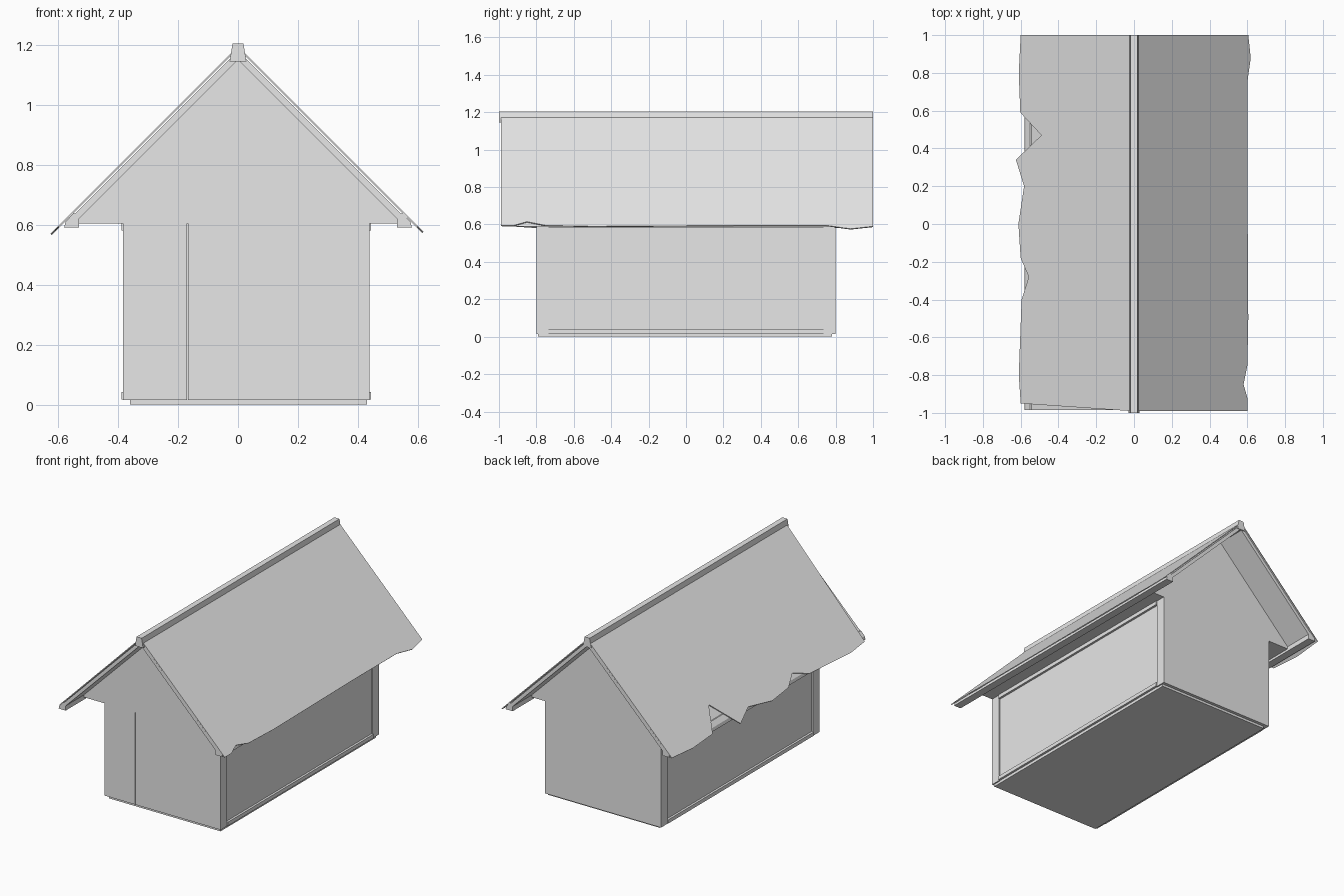
import bpy

cube = bpy.data.objects.get("Cube")
if cube:
    bpy.data.objects.remove(cube, do_unlink=True)

grey = bpy.data.materials.new("plain_grey")
grey.use_nodes = True
grey.diffuse_color = (0.8, 0.8, 0.8, 1)
grey.node_tree.nodes["Principled BSDF"].inputs["Base Color"].default_value = (0.8, 0.8, 0.8, 1)


def make(name, verts, faces):
    mesh = bpy.data.meshes.new(name)
    mesh.from_pydata(verts, [], faces)
    mesh.materials.append(grey)
    obj = bpy.data.objects.new(name, mesh)
    bpy.context.collection.objects.link(obj)
    return obj


def extrude(name, profile, y0, y1):
    """Run an anticlockwise (x, z) profile along y."""
    n = len(profile)
    verts = [(x, y, z) for y in (y0, y1) for x, z in profile]
    faces = [list(range(n)), list(range(2 * n - 1, n - 1, -1))]
    for i in range(n):
        j = (i + 1) % n
        faces.append([j, i, n + i, n + j])
    return make(name, verts, faces)


def box(name, x0, x1, y0, y1, z0, z1):
    return extrude(name, [(x0, z0), (x1, z0), (x1, z1), (x0, z1)], y0, y1)


def mirrored(profile, side):
    return profile if side > 0 else [(-x, z) for x, z in reversed(profile)]


# Floor and walls, with a seam between the two front panels
box("floor", -0.36, 0.43, -0.79, 0.78, 0, 0.02)
box("wall_core", -0.375, 0.43, -0.785, 0.8, 0.015, 0.605)
box("front_panel_wide", -0.166, 0.43, -0.8, -0.785, 0.015, 0.605)
box("front_panel_narrow", -0.38, -0.17, -0.8, -0.785, 0.015, 0.605)

# Corner posts and side rails
for side, face in (("left", 0.43), ("right", -0.375)):
    out = 1 if face > 0 else -1
    x0, x1 = sorted((face - out * 0.01, face + out * 0.008))
    for end, y in (("front", -0.8), ("back", 0.735)):
        box(f"{side}_{end}_post", x0, x1, y, y + 0.065, 0.015, 0.605)
    r0, r1 = sorted((face, face + out * 0.014))
    for level, z in (("bottom", 0.018), ("top", 0.58)):
        box(f"{side}_{level}_rail", r0, r1, -0.735, 0.735, z, z + 0.024)

# Attic with both gables
extrude("gable_attic", [(-0.545, 0.605), (0.545, 0.605), (0, 1.15)], -0.8, 0.8)

# Ridge beam
extrude("ridge_beam", [(-0.028, 1.145), (0.028, 1.145), (0.018, 1.205), (-0.018, 1.205)], -1, 1)

# Eave beams and roof boards
for name, side in (("left", 1), ("right", -1)):
    beam = [(0.53, 0.59), (0.58, 0.59), (0.575, 0.61), (0.55, 0.637), (0.53, 0.637)]
    extrude(f"{name}_eave_beam", mirrored(beam, side), -0.985, 0.995)
    board = [(0, 1.15), (0.555, 0.595), (0.57, 0.61), (0, 1.18)]
    extrude(f"{name}_roof_board", mirrored(board, side), -0.985, 0.995)


# Thin weathered roof sheets with ragged eaves, given as (y, distance from ridge)
def roof_sheet(name, side, eave, ridge_front):
    top = 0.015
    verts, faces = [], []
    y_first, y_last = eave[0][0], eave[-1][0]
    for y, x in eave:
        t = (y - y_first) / (y_last - y_first)
        y_ridge = ridge_front + t * (y_last - ridge_front)
        verts += [(side * top, y_ridge, 1.195 - top), (side * x, y, 1.195 - x)]
    for i in range(len(eave) - 1):
        a = 2 * i
        quad = [a, a + 1, a + 3, a + 2]
        faces.append(quad if side > 0 else quad[::-1])
    sheet = make(name, verts, faces)
    solid = sheet.modifiers.new("thickness", "SOLIDIFY")
    solid.thickness = 0.006
    solid.offset = -1


roof_sheet("left_roof_sheet", 1, [
    (-0.99, 0.6), (-0.92, 0.6), (-0.85, 0.58), (-0.75, 0.6), (-0.5, 0.605),
    (0.3, 0.6), (0.75, 0.6), (0.88, 0.618), (1, 0.605)], -0.99)
roof_sheet("right_roof_sheet", -1, [
    (-0.95, 0.6), (-0.8, 0.61), (-0.4, 0.595), (-0.28, 0.557), (-0.18, 0.6),
    (0, 0.612), (0.2, 0.582), (0.34, 0.625), (0.47, 0.49), (0.59, 0.602),
    (0.8, 0.61), (1, 0.6)], -0.99)
